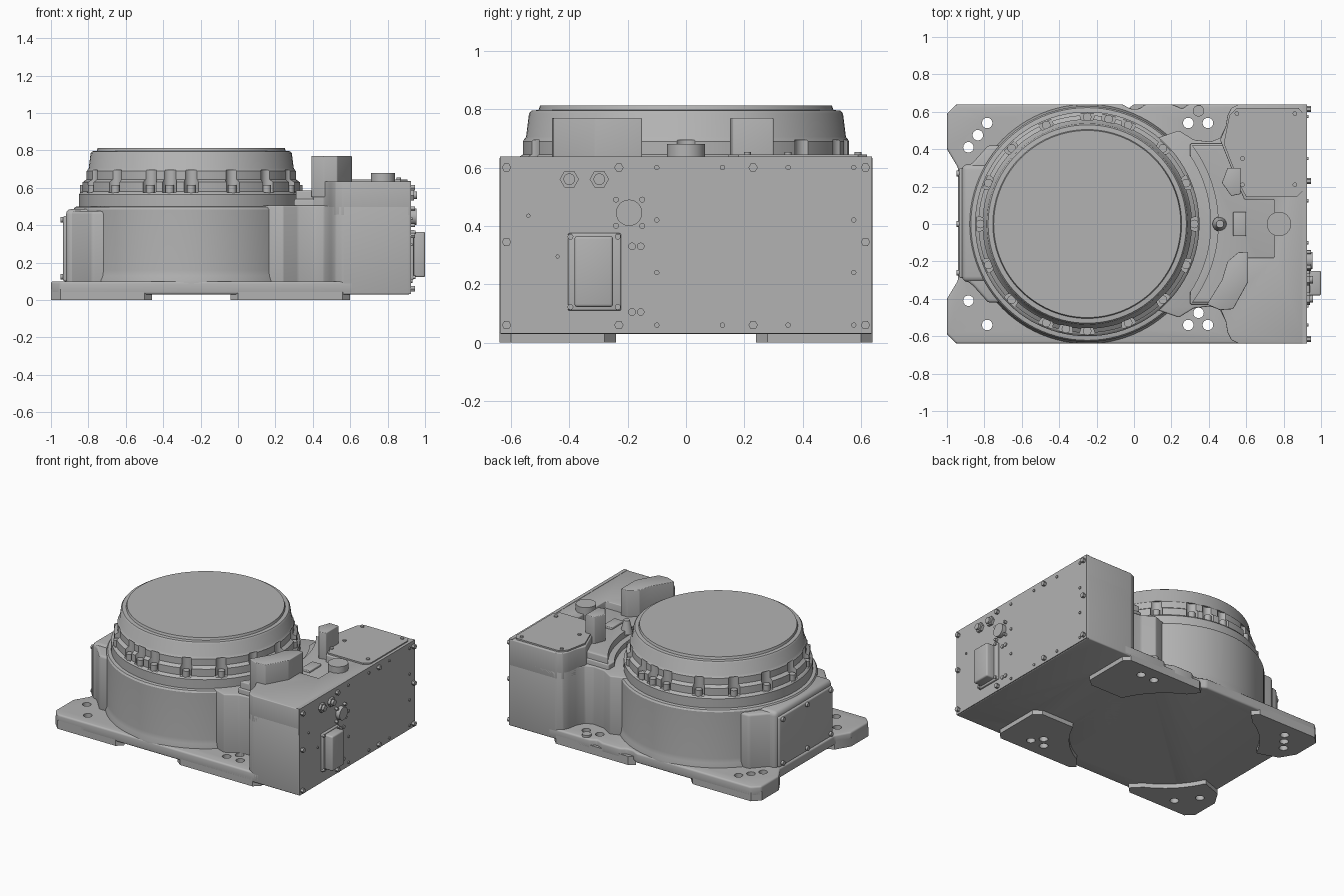
import bpy, bmesh
from math import sin, cos, pi, radians
from mathutils import Matrix, Vector

cube = bpy.data.objects.get("Cube")
if cube:
    bpy.data.objects.remove(cube, do_unlink=True)

grey = bpy.data.materials.new("machine_grey")
grey.use_nodes = True
grey.diffuse_color = (0.45, 0.45, 0.45, 1)
grey.node_tree.nodes["Principled BSDF"].inputs["Base Color"].default_value = (0.45, 0.45, 0.45, 1)
parts = []
CX = -0.25  # drum axis


def finish(name, bm):
    bmesh.ops.recalc_face_normals(bm, faces=bm.faces)
    mesh = bpy.data.meshes.new(name)
    bm.to_mesh(mesh)
    bm.free()
    mesh.materials.append(grey)
    ob = bpy.data.objects.new(name, mesh)
    bpy.context.collection.objects.link(ob)
    parts.append(ob)
    return ob


def apply_mod(ob, mod):
    bpy.context.view_layer.objects.active = ob
    bpy.ops.object.modifier_apply(modifier=mod.name)


def bevel(ob, width, segments=3):
    mod = ob.modifiers.new("Bevel", 'BEVEL')
    mod.width, mod.segments, mod.limit_method = width, segments, 'ANGLE'
    mod.angle_limit = radians(25)
    apply_mod(ob, mod)
    return ob


def cut(ob, cutters):
    for c in cutters:
        mod = ob.modifiers.new("Cut", 'BOOLEAN')
        mod.operation, mod.solver, mod.object = 'DIFFERENCE', 'EXACT', c
        apply_mod(ob, mod)
    return ob


def discard(cutters):
    for c in cutters:
        parts.remove(c)
        bpy.data.objects.remove(c, do_unlink=True)


def prism(name, pts, z0, z1, width=0):
    bm = bmesh.new()
    face = bm.faces.new([bm.verts.new((x, y, z0)) for x, y in pts])
    top = bmesh.ops.extrude_face_region(bm, geom=[face])
    bmesh.ops.translate(bm, vec=(0, 0, z1 - z0),
                        verts=[g for g in top["geom"] if isinstance(g, bmesh.types.BMVert)])
    ob = finish(name, bm)
    return bevel(ob, width) if width else ob


def box(name, x, y, z, width=0):
    return prism(name, [(x[0], y[0]), (x[1], y[0]), (x[1], y[1]), (x[0], y[1])], *z, width)


def cyl(name, start, r, length, axis='Z', sides=24, r2=None):
    bm = bmesh.new()
    bmesh.ops.create_cone(bm, cap_ends=True, segments=sides, radius1=r,
                          radius2=r if r2 is None else r2, depth=length,
                          matrix=Matrix.Translation((0, 0, length / 2)))
    if axis == 'X':
        bm.transform(Matrix.Rotation(pi / 2, 4, 'Y'))
    bm.transform(Matrix.Translation(Vector(start)))
    return finish(name, bm)


def lathe(name, profile, steps=96):
    bm = bmesh.new()
    rings = [[bm.verts.new((CX + r * cos(2 * pi * i / steps), r * sin(2 * pi * i / steps), z))
              for i in range(steps)] for r, z in profile]
    for a, b in zip(rings, rings[1:]):
        for i in range(steps):
            j = (i + 1) % steps
            bm.faces.new((a[i], a[j], b[j], b[i]))
    bm.faces.new(rings[0])
    bm.faces.new(rings[-1])
    return finish(name, bm)


# Base plate and corner feet, with mounting holes
plate = prism("base_plate", [
    (-0.95, -0.64), (0.62, -0.64), (0.62, 0.64), (0.29, 0.64), (0.26, 0.615), (0.2, 0.64),
    (0.06, 0.64), (0.03, 0.615), (-0.02, 0.615), (-0.06, 0.64), (-0.95, 0.64), (-1, 0.59),
    (-1, 0.4), (-0.94, 0.3), (-0.94, -0.3), (-1, -0.4), (-1, -0.59)], 0.03, 0.1, 0.012)
feet = []
for s in (-1, 1):
    side = "right" if s < 0 else "left"
    feet.append(prism("outer_foot_" + side, [
        (-0.95, s * 0.64), (-0.5, s * 0.64), (-0.46, s * 0.6), (-0.8, s * 0.25), (-0.94, s * 0.3),
        (-1, s * 0.4), (-1, s * 0.59)], 0, 0.06))
    feet.append(prism("inner_foot_" + side, [
        (0, s * 0.64), (0.56, s * 0.64), (0.6, s * 0.6), (0.6, s * 0.28), (0.55, s * 0.24),
        (0.25, s * 0.24), (-0.04, s * 0.61)], 0, 0.06))
relief = cyl("foot_relief", (CX, 0, -0.1), 0.6, 0.135, sides=96)
holes = [cyl("hole", (x, y, -0.1), 0.028, 0.3) for x, y in (
    (-0.785, 0.54), (-0.835, 0.475), (-0.885, 0.41), (0.29, 0.54), (0.395, 0.54),
    (-0.885, -0.41), (-0.785, -0.54), (0.29, -0.54), (0.395, -0.54), (0.345, -0.475))]
cut(plate, holes)
for f in feet:
    cut(f, [relief] + holes)
discard(holes + [relief])
cyl("locating_pin", (0.345, 0.605, 0.05), 0.03, 0.065)

# Main drum with a soft foot fillet and a ledge
lathe("drum_housing", [(0.6, 0.035), (0.64, 0.08), (0.64, 0.105), (0.632, 0.13), (0.63, 0.16),
                       (0.63, 0.485), (0.622, 0.497), (0.61, 0.5)])

# Rotating head with bolt pockets
head = lathe("rotating_head", [
    (0.6, 0.49), (0.6, 0.565), (0.592, 0.575), (0.582, 0.58), (0.582, 0.63), (0.56, 0.645),
    (0.56, 0.69), (0.548, 0.705), (0.538, 0.785), (0.53, 0.795), (0.505, 0.797),
    (0.5, 0.813)])
angles = [i * 22.5 for i in range(16)] + [78.5, 258.5]
pockets = []
for a in angles:
    c, s = cos(radians(a)), sin(radians(a))
    pockets.append(cyl("pocket", (CX + 0.58 * c, 0.58 * s, 0.575), 0.038, 0.12))
cut(head, pockets)
discard(pockets)
for a in angles:
    c, s = cos(radians(a)), sin(radians(a))
    cyl("head_bolt", (CX + 0.572 * c, 0.572 * s, 0.56), 0.023, 0.055, sides=12)

# Outer side housing with cover plate
box("outer_housing", (-0.92, -0.4), (-0.31, 0.32), (0.05, 0.487), 0.03)
box("outer_cover", (-0.935, -0.9), (-0.29, 0.3), (0.1, 0.45), 0.01)
for s in (-1, 1):
    prism("housing_flare", [(-0.9, s * 0.3), (-0.86, s * 0.33), (-0.78, s * 0.42),
                            (-0.5, s * 0.42), (-0.5, s * 0.2), (-0.9, s * 0.2)], 0.06, 0.475, 0.015)
for y in (-0.26, 0.0, 0.27):
    for z in (0.125, 0.43):
        cyl("cover_screw", (-0.95, y, z), 0.015, 0.03, 'X', 12)

# Connection housing: neck, terrace and raised deck around a recess
outline = [(0.92, -0.64), (0.92, 0.64), (0.56, 0.64), (0.52, 0.62), (0.5, 0.58), (0.49, 0.52),
           (0.46, 0.46), (0.41, 0.44), (0.32, 0.45), (0.24, 0.5), (0.1, 0.45)]
mirror = [(x, -y) for x, y in reversed(outline[1:])]
prism("connection_housing", outline[1:] + mirror, 0.03, 0.505, 0.008)
clear = cyl("head_clearance", (CX, 0, 0.4), 0.66, 0.5, sides=96)
wide = cyl("deck_clearance", (CX, 0, 0.4), 0.7, 0.5, sides=96)
step = box("lower_terrace", (0.3, 0.8), (-0.43, 0.43), (0.4, 0.54), 0.008)
floor = box("recess_floor", (0.3, 0.8), (-0.42, 0.42), (0.4, 0.585), 0.008)
deck = prism("raised_deck", [
    (0.92, -0.64), (0.92, 0.64), (0.56, 0.64), (0.52, 0.62), (0.5, 0.58), (0.49, 0.52),
    (0.46, 0.45), (0.56, 0.2), (0.59, 0.13), (0.75, 0.13), (0.75, -0.18), (0.6, -0.18),
    (0.52, -0.22), (0.4, -0.43), (0.46, -0.45), (0.49, -0.52), (0.5, -0.58), (0.52, -0.62),
    (0.56, -0.64)], 0.45, 0.635, 0.006)
cut(step, [clear])
cut(floor, [wide])
cut(deck, [wide])
discard([clear, wide])

# Deck fittings
prism("deck_cover", [(0.55, 0.62), (0.88, 0.62), (0.905, 0.59), (0.905, 0.18), (0.87, 0.145),
                     (0.6, 0.145), (0.57, 0.2), (0.48, 0.43), (0.51, 0.58)], 0.63, 0.645)
for x, y in ((0.55, 0.59), (0.86, 0.59), (0.86, 0.21), (0.58, 0.21), (0.58, 0.35)):
    cyl("deck_screw", (x, y, 0.64), 0.012, 0.014, sides=12)
prism("cable_guard", [(0.39, -0.43), (0.46, -0.46), (0.53, -0.455), (0.61, -0.31), (0.61, -0.15),
                      (0.56, -0.15), (0.5, -0.2), (0.47, -0.3)], 0.55, 0.77, 0.005)
prism("stop_post", [(0.47, 0.22), (0.5, 0.3), (0.57, 0.3), (0.57, 0.16), (0.52, 0.15)],
      0.55, 0.77, 0.005)
cyl("breather_cap", (0.775, 0, 0.58), 0.065, 0.1, sides=32)
box("recess_pad", (0.53, 0.6), (-0.065, 0.065), (0.57, 0.6), 0.005)
cyl("sensor_dome", (0.46, 0, 0.56), 0.04, 0.09, r2=0.02)

# Rear panel and its fasteners
box("rear_panel", (0.9, 0.925), (-0.638, 0.638), (0.032, 0.637))
for y in (-0.615, -0.23, 0.23, 0.615):
    for z in (0.06, 0.345, 0.6):
        if z != 0.345 or abs(y) > 0.5:
            cyl("panel_bolt", (0.92, y, z), 0.016, 0.025, 'X', 6)
for y in (-0.1, 0.125, 0.35, 0.575):
    for z in (0.06, 0.24, 0.42, 0.6):
        if z in (0.06, 0.6) or y in (-0.1, 0.575):
            cyl("panel_screw", (0.92, y, z), 0.009, 0.012, 'X', 12)
for y in (-0.185, -0.155):
    for z in (0.105, 0.33):
        cyl("panel_plug", (0.92, y, z), 0.013, 0.012, 'X', 12)
for y, z in ((-0.54, 0.435), (-0.44, 0.295)):
    cyl("panel_pin", (0.92, y, z), 0.007, 0.012, 'X', 12)

# Connectors on the rear panel
box("connector_flange", (0.92, 0.94), (-0.405, -0.222), (0.11, 0.375), 0.006)
box("connector_body", (0.92, 1.0), (-0.382, -0.25), (0.122, 0.365), 0.01)
for y in (-0.396, -0.234):
    for z in (0.122, 0.363):
        cyl("flange_screw", (0.92, y, z), 0.01, 0.03, 'X', 12)
for y in (-0.4, -0.297):
    cyl("port_nut", (0.92, y, 0.56), 0.033, 0.022, 'X', 6)
    cyl("port_cap", (0.92, y, 0.56), 0.02, 0.038, 'X', 16)
cyl("round_port", (0.92, -0.195, 0.445), 0.045, 0.035, 'X', 32)
for y in (-0.24, -0.15):
    for z in (0.4, 0.49):
        cyl("port_screw", (0.92, y, z), 0.01, 0.025, 'X', 12)

# Smooth shading with sharp edges kept
bpy.ops.object.select_all(action='DESELECT')
for ob in parts:
    ob.select_set(True)
bpy.context.view_layer.objects.active = parts[0]
bpy.ops.object.shade_smooth_by_angle(angle=radians(32))
